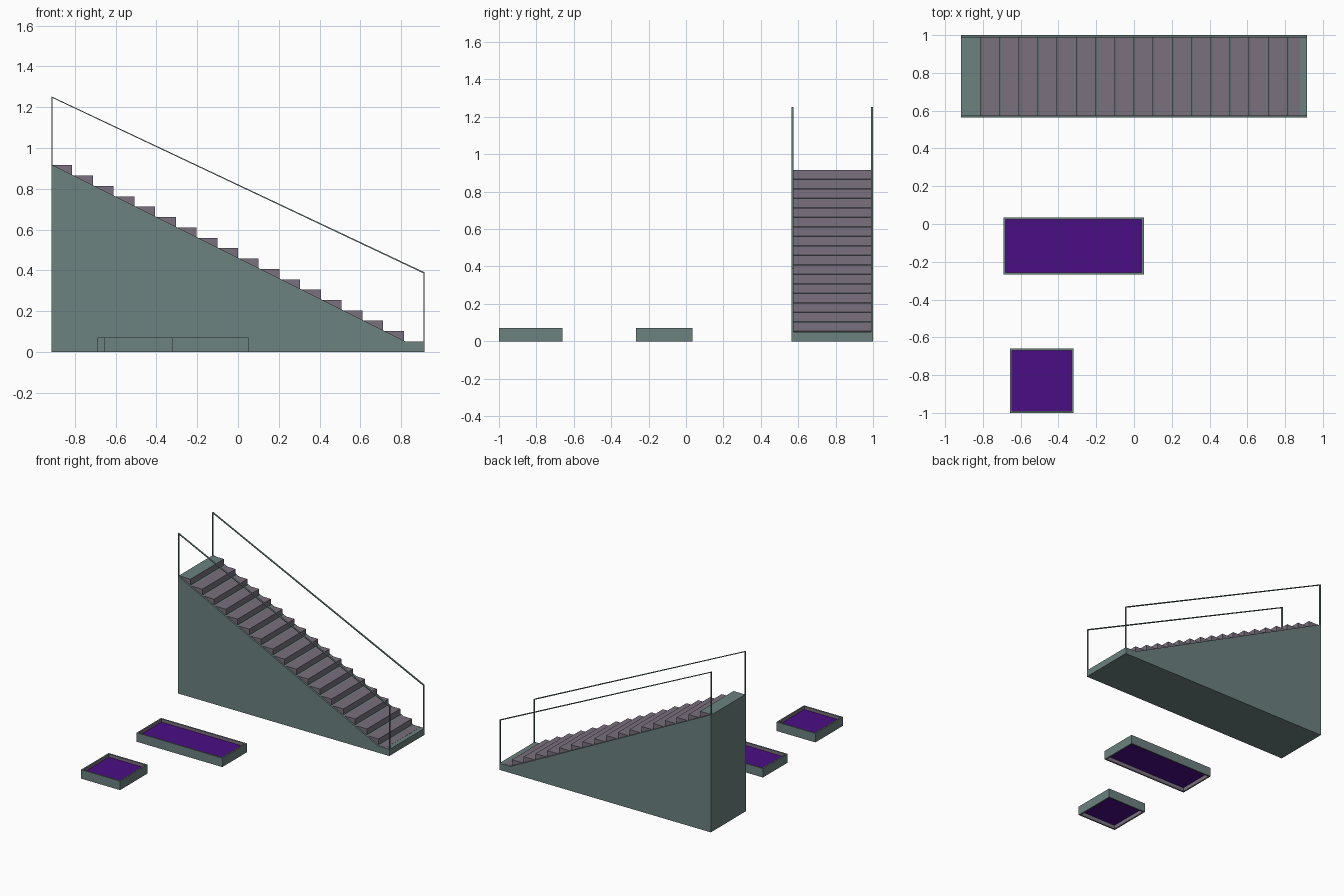
import bpy, bmesh, math
from mathutils import Vector

if "Cube" in bpy.data.objects:
    bpy.data.objects.remove(bpy.data.objects["Cube"])


def material(name, rgb):
    m = bpy.data.materials.new(name)
    m.diffuse_color = (*rgb, 1)
    m.use_nodes = True
    m.node_tree.nodes["Principled BSDF"].inputs["Base Color"].default_value = m.diffuse_color
    return m


GREEN = material("grey green", (0.147, 0.223, 0.212))
MAUVE = material("dusty mauve", (0.192, 0.160, 0.208))
PURPLE = material("deep purple", (0.070, 0.004, 0.235))


def finish(name, bm, *mats):
    bmesh.ops.recalc_face_normals(bm, faces=bm.faces)
    me = bpy.data.meshes.new(name)
    bm.to_mesh(me)
    bm.free()
    for m in mats:
        me.materials.append(m)
    ob = bpy.data.objects.new(name, me)
    bpy.context.collection.objects.link(ob)
    return ob


def extrude_profile(name, pts, y0, y1, *mats, rule=None):
    """Extrude an x-z outline along y."""
    bm = bmesh.new()
    face = bm.faces.new([bm.verts.new((x, y0, z)) for x, z in pts])
    ext = bmesh.ops.extrude_face_region(bm, geom=[face])
    moved = [v for v in ext["geom"] if isinstance(v, bmesh.types.BMVert)]
    bmesh.ops.translate(bm, verts=moved, vec=(0, y1 - y0, 0))
    bmesh.ops.recalc_face_normals(bm, faces=bm.faces)
    if rule:
        for f in bm.faces:
            f.material_index = rule(f)
    return finish(name, bm, *mats)


# Staircase dimensions
X, H, N = 0.915, 0.915, 18
RUN, RISE = 2 * X / N, H / N
Y0, Y1 = 0.563, 1.0
LIFT = 0.004            # the ramp body just shows in the inner step corners

# Solid wedge under the steps
extrude_profile("stair_body", [
    (-X, 0), (X, 0), (X, RISE), (X - RUN + 2 * LIFT, RISE),
    (-X + 2 * LIFT, H), (-X, H)], Y0, Y1, GREEN)

# Stepped treads and risers, ending in a thin plate on the lowest step
outline = []
for k in range(N - 1):
    z = H - k * RISE
    outline += [(-X + k * RUN, z), (-X + (k + 1) * RUN, z)]
outline[0] = (-X, H + 0.0005)
outline[1] = (-X + RUN, H + 0.0005)
outline += [(X - RUN, RISE + 0.001), (0.88, RISE + 0.001),
            (0.88, RISE - 0.01), (X - RUN, RISE - 0.01), (-X, H - 0.02)]
extrude_profile("steps", outline, Y0 + 0.012, Y1 - 0.012, MAUVE, GREEN,
                rule=lambda f: int(f.normal.z > 0.9 and
                                   f.calc_center_median().z > H - 0.01))

# Handrails: two posts and a sloping bar as one flat ribbon on each side
TOP, LOW, T = 1.253, 0.39, 0.005
for side, y in (("front", Y0), ("back", Y1 - 0.012)):
    extrude_profile("handrail_" + side, [
        (-X, H - 0.01), (-X, TOP), (X, LOW), (X, RISE - 0.01),
        (X - T, RISE - 0.01), (X - T, LOW - T), (-X + T, TOP - 1.5 * T),
        (-X + T, H - 0.01)], y, y + 0.012, GREEN)


def tray(name, x0, x1, y0, y1, h=0.07, t=0.011):
    """Open rectangular frame with a recessed coloured panel."""
    bm = bmesh.new()

    def ring(d, z):
        return [bm.verts.new(p) for p in (
            (x0 + d, y0 + d, z), (x1 - d, y0 + d, z),
            (x1 - d, y1 - d, z), (x0 + d, y1 - d, z))]

    loops = [ring(0, 0), ring(0, h), ring(t, h), ring(t, 0)]
    for i in range(4):
        a, b = loops[i], loops[(i + 1) % 4]
        for j in range(4):
            k = (j + 1) % 4
            f = bm.faces.new((a[j], a[k], b[k], b[j]))
            f.material_index = int(i >= 2)    # inner walls and underside
    finish(name + "_frame", bm, GREEN, MAUVE)

    extrude_profile(name + "_panel", [
        (x0 + t, 0.03), (x1 - t, 0.03), (x1 - t, 0.045), (x0 + t, 0.045)],
        y0 + t, y1 - t, PURPLE)


tray("long_tray", -0.69, 0.052, -0.268, 0.035)
tray("square_tray", -0.657, -0.32, -1.0, -0.66)
